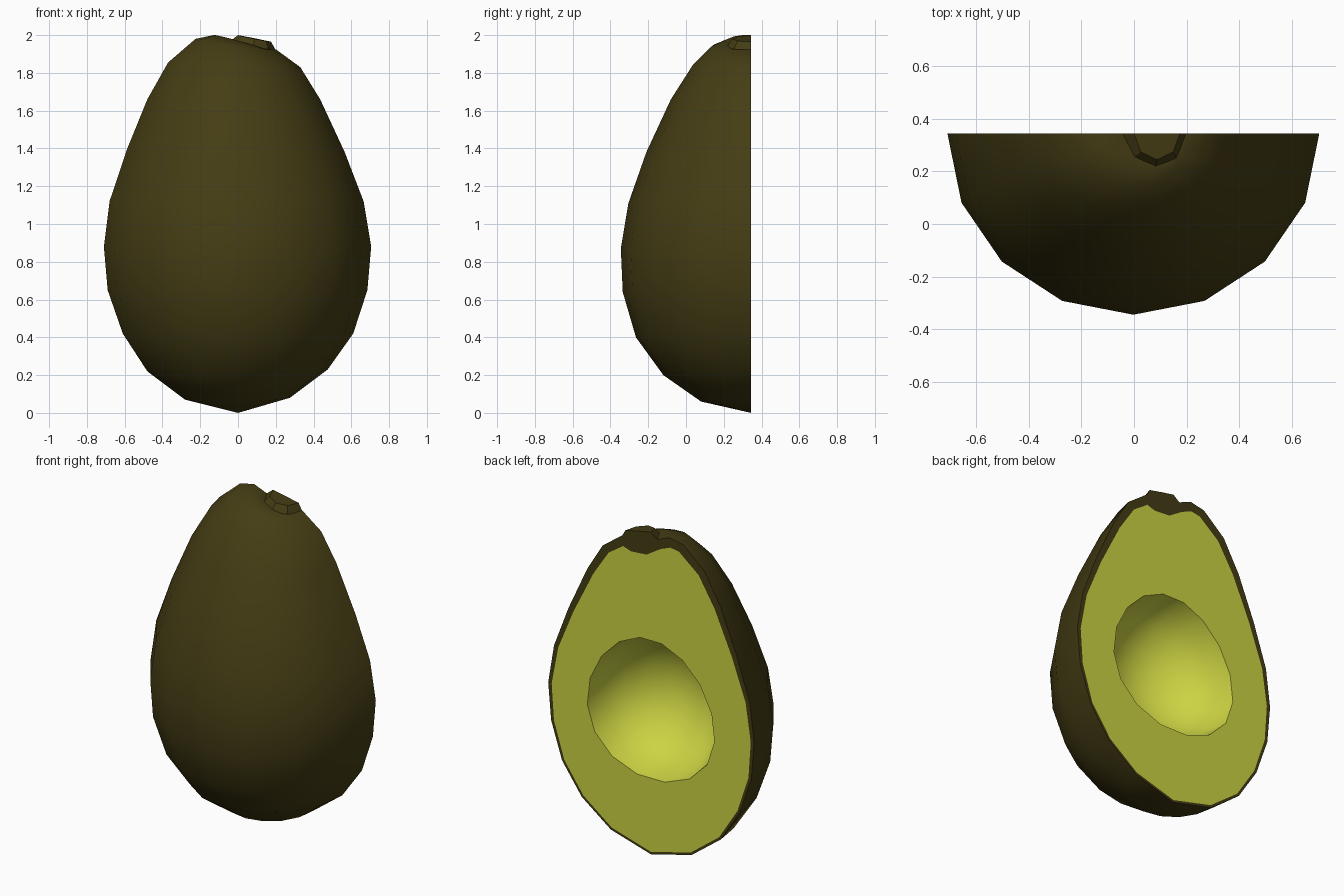
import bpy, bmesh, math
from mathutils import Vector

if "Cube" in bpy.data.objects:
    bpy.data.objects.remove(bpy.data.objects["Cube"])

CUT = 0.345  # y of the flat cut face


def material(name, rgb):
    m = bpy.data.materials.new(name)
    m.diffuse_color = (*rgb, 1)
    m.use_nodes = True
    m.node_tree.nodes["Principled BSDF"].inputs["Base Color"].default_value = m.diffuse_color
    return m


def finish(name, bm, mat, angle):
    bmesh.ops.recalc_face_normals(bm, faces=bm.faces)
    me = bpy.data.meshes.new(name)
    bm.to_mesh(me)
    bm.free()
    me.materials.append(mat)
    ob = bpy.data.objects.new(name, me)
    bpy.context.collection.objects.link(ob)
    bpy.ops.object.select_all(action='DESELECT')
    bpy.context.view_layer.objects.active = ob
    ob.select_set(True)
    bpy.ops.object.shade_smooth_by_angle(angle=math.radians(angle))
    return ob


def half_shell(bm, rings, low, high, segs):
    """Stack of half rings (left x, z, right x, z, depth, front z) between two
    poles; returns the loop of vertices lying on the cut plane."""
    rows = []
    for xl, zl, xr, zr, d, zf in rings:
        row = []
        for i in range(segs + 1):
            c, s = math.cos(math.pi * i / segs), math.sin(math.pi * i / segs)
            mid = (zl + zr) / 2
            row.append(bm.verts.new(((xl + xr) / 2 + (xr - xl) / 2 * c, CUT - d * s,
                                     mid + (zr - zl) / 2 * c + (zf - mid) * s)))
        rows.append(row)
    bot = bm.verts.new((low[0], CUT, low[1]))
    top = bm.verts.new((high[0], CUT, high[1]))
    for i in range(segs):
        bm.faces.new((bot, rows[0][i], rows[0][i + 1]))
        bm.faces.new((top, rows[-1][i + 1], rows[-1][i]))
        for a, b in zip(rows, rows[1:]):
            bm.faces.new((a[i], b[i], b[i + 1], a[i + 1]))
    return [bot] + [r[0] for r in rows] + [top] + [r[-1] for r in reversed(rows)]


skin_mat = material("dark skin", (0.058, 0.046, 0.007))
flesh_mat = material("green flesh", (0.60, 0.65, 0.055))

# Skin: outer half shell plus a thin rim on the cut face
bm = bmesh.new()
rings = [
    (-.28, .07, .275, .08, .265, .06), (-.48, .22, .475, .23, .465, .20),
    (-.61, .42, .61, .42, .61, .40), (-.69, .65, .685, .65, .68, .64),
    (-.71, .88, .705, .88, .69, .87), (-.68, 1.12, .665, 1.12, .65, 1.11),
    (-.59, 1.39, .565, 1.38, .555, 1.38), (-.48, 1.66, .435, 1.66, .425, 1.66),
    (-.37, 1.855, .33, 1.83, .31, 1.84), (-.225, 1.98, .2, 1.925, .21, 1.94),
    (-.13, 2.0, .17, 1.915, .13, 1.965), (-.04, 1.965, .13, 1.90, .06, 1.94)]
outer = half_shell(bm, rings, (0, 0), (.05, 1.905), 8)
n = len(outer)
edge = []
for i, v in enumerate(outer):
    t = outer[(i + 1) % n].co - outer[i - 1].co
    inward = Vector((-t.z, 0, t.x)).normalized()
    edge.append(v.co + inward * (.015 + .045 * (v.co.z / 2) ** 2))
inner = [bm.verts.new(p) for p in edge]
for i in range(n):
    j = (i + 1) % n
    bm.faces.new((outer[i], outer[j], inner[j], inner[i]))
finish("skin", bm, skin_mat, 50)

# Flesh: flat cut face with an egg-shaped pit hollow
bm = bmesh.new()
border = [bm.verts.new(p) for p in edge]
SEG, STEPS = 16, 5
hollow = []
for k in range(STEPS):
    f = math.pi / 2 * k / STEPS
    row = []
    for i in range(SEG):
        a = 2 * math.pi * (i + .5) / SEG
        s, c = math.sin(a) * math.cos(f), math.cos(a) * math.cos(f)
        row.append(bm.verts.new((.435 * c * (1 - .12 * s), CUT - .40 * math.sin(f), .9 + .435 * s)))
    hollow.append(row)
loops = []
for ring in (border, hollow[0]):
    loops += [bm.edges.new((ring[i - 1], ring[i])) for i in range(len(ring))]
bmesh.ops.triangle_fill(bm, edges=loops, use_beauty=True, normal=(0, 1, 0))
pole = bm.verts.new((0, CUT - .40, .9))
for i in range(SEG):
    j = (i + 1) % SEG
    for a, b in zip(hollow, hollow[1:]):
        bm.faces.new((a[i], a[j], b[j], b[i]))
    bm.faces.new((hollow[-1][i], hollow[-1][j], pole))
finish("flesh", bm, flesh_mat, 40)

# Stem stub: small tilted half disc sitting in the top dimple
bm = bmesh.new()
stub = half_shell(bm, [(-.03, 1.91, .18, 1.88, .12, 1.88), (-.045, 1.965, .2, 1.92, .14, 1.925),
                       (0, 2.0, .175, 1.965, .10, 1.98)], (.08, 1.87), (.09, 1.983), 4)
bm.faces.new(stub)
finish("stem_stub", bm, skin_mat, 30)
